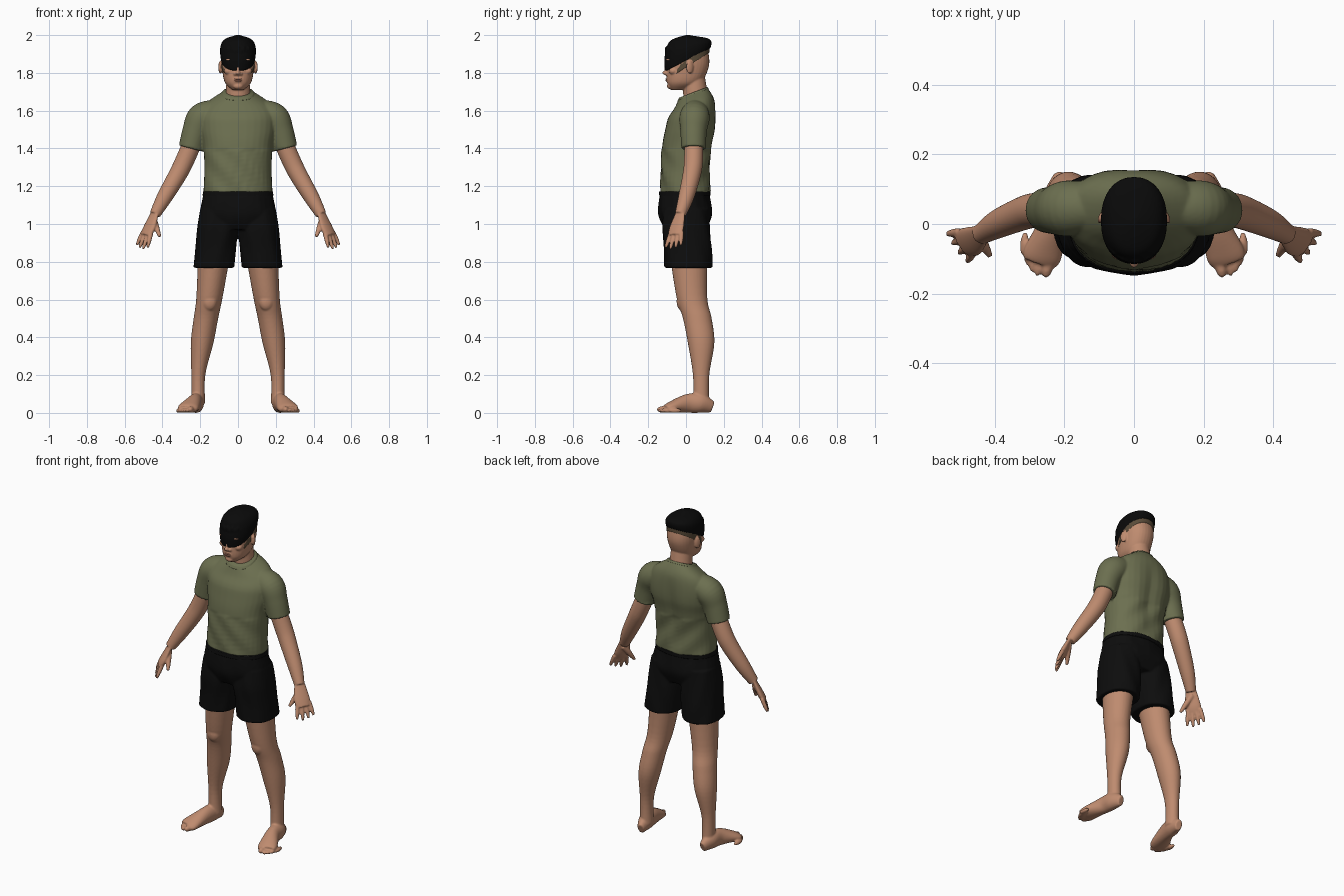
import bpy, bmesh, math
from mathutils import Vector, Matrix

cube = bpy.data.objects.get("Cube")
if cube:
    bpy.data.objects.remove(cube)


def material(name, red, green, blue):
    mat = bpy.data.materials.new(name)
    mat.use_nodes = True
    mat.diffuse_color = (red, green, blue, 1)
    shader = mat.node_tree.nodes["Principled BSDF"]
    shader.inputs["Base Color"].default_value = (red, green, blue, 1)
    shader.inputs["Roughness"].default_value = 0.8
    return mat


SKIN = material("skin", .52, .26, .16)
LIPS = material("lips", .42, .18, .12)
OLIVE = material("olive cloth", .15, .16, .08)
BLACK = material("black cloth", .004, .004, .004)
HAIR = material("black hair", .003, .003, .003)
FADE = material("shaved hair", .1, .07, .04)


def smooth_rows(rows, steps=6):
    """Catmull-Rom interpolation of the cross-section rows."""
    out = []
    last = len(rows) - 1
    for i in range(last):
        near = [rows[max(0, min(last, i + k))] for k in (-1, 0, 1, 2)]
        for step in range(steps):
            t = step / steps
            out.append([b + t / 2 * (c - a + t * (2 * a - 5 * b + 4 * c - d + t * (3 * (b - c) + d - a)))
                        for a, b, c, d in zip(*near)])
    return out + [list(rows[last])]


def loft(bm, sections, power, count=32):
    """Skin a list of (centre, u, v) sections with super-ellipse rings."""
    rings = []
    for centre, u, v in sections:
        ring = []
        for k in range(count):
            angle = math.tau * k / count
            c, s = (math.copysign(abs(value) ** (2 / power), value)
                    for value in (math.cos(angle), math.sin(angle)))
            ring.append(bm.verts.new(centre + u * c + v * s))
        rings.append(ring)
    for low, high in zip(rings, rings[1:]):
        for k in range(count):
            after = (k + 1) % count
            bm.faces.new((low[k], low[after], high[after], high[k]))
    bm.faces.new(rings[0][::-1])
    bm.faces.new(rings[-1])


def stack(bm, rows, tilt=lambda z: 0, power=2.2):
    """Sections up the body: height, half width, front, back."""
    sections = []
    for z, width, front, back in smooth_rows(rows):
        depth = (back - front) / 2
        sections.append((Vector((0, front + depth, z)), Vector((width, 0, 0)),
                         Vector((0, depth, tilt(z) * depth))))
    loft(bm, sections, power)


def tube(bm, side, rows, depth=1, wide=(1, 0, 0), level=False, grounded=False, power=2):
    """Limb along a path: x, y, z, radius; grounded sections rest on the floor."""
    rows = smooth_rows(rows)
    points = [Vector(row[:3]) for row in rows]
    flip = Vector((side, 1, 1))
    sections = []
    for i, (point, row) in enumerate(zip(points, rows)):
        along = (points[min(i + 1, len(points) - 1)] - points[max(i - 1, 0)]).normalized()
        if level:
            along = Vector((0, 0, 1))
        u = Vector(wide)
        u = (u - along * u.dot(along)).normalized()
        thick = point.z if grounded else row[3] * depth
        sections.append((point * flip, u * row[3] * flip, along.cross(u) * thick * flip))
    loft(bm, sections, power)


def ball(bm, centre, size, turn=0):
    place = Matrix.Translation(centre) @ Matrix.Rotation(turn, 4, "Z")
    bmesh.ops.create_uvsphere(bm, u_segments=20, v_segments=12, radius=1,
                              matrix=place @ Matrix.Diagonal((*size, 1)))


def finish(bm, name, mat, voxel=0, passes=2):
    """Make the object; a voxel size fuses its overlapping forms."""
    bmesh.ops.recalc_face_normals(bm, faces=bm.faces)
    for face in bm.faces:
        face.smooth = True
    mesh = bpy.data.meshes.new(name)
    bm.to_mesh(mesh)
    bm.free()
    mesh.materials.append(mat)
    part = bpy.data.objects.new(name, mesh)
    bpy.context.collection.objects.link(part)
    if voxel:
        blend = part.modifiers.new("blend", 'REMESH')
        blend.mode, blend.voxel_size, blend.use_smooth_shade = 'VOXEL', voxel, True
        soften = part.modifiers.new("soften", 'SMOOTH')
        soften.factor, soften.iterations = .5, passes


def build_leg(side, name):
    bm = bmesh.new()
    tube(bm, side, [(.12, .01, .9, .09), (.15, .03, .62, .07), (.17, .06, .5, .065), (.19, .08, .37, .06),
                    (.21, .08, .2, .037), (.21, .08, .05, .036)], depth=1.17, level=True)
    # Kneecap and foot
    ball(bm, (.15 * side, -.02, .59), (.04, .03, .05))
    tube(bm, side, [(.21, .14, .03, .02), (.22, .08, .05, .04), (.23, .01, .05, .04),
                    (.26, -.08, .03, .055), (.27, -.11, .02, .05)], grounded=True)
    # Toes fan out from the big toe
    for k in range(5):
        radius = .012 if k else .018
        x = .25 + .065 * (k / 4) ** .7
        ball(bm, (x * side, .004 * k * k - .12, radius), (radius, .035, radius), .1 * side)
    finish(bm, name, SKIN, .0055, 3)


def build_arm(side, name):
    bm = bmesh.new()
    palm_wide = Vector((-.6, -.75, 0)).normalized()
    tube(bm, side, [(.22, .04, 1.48, .05), (.28, .04, 1.34, .05), (.32, .03, 1.26, .048),
                    (.39, 0, 1.14, .041), (.44, -.03, 1.05, .029)])
    tube(bm, side, [(.44, -.03, 1.06, .03), (.47, -.05, .98, .046), (.49, -.06, .94, .04)],
         depth=.4, wide=palm_wide)
    # Fingers spread from the knuckles
    for k in range(4):
        offset = palm_wide * (k - 1.5) * .023
        start = Vector((.48, -.05, .96)) + offset
        aim = (Vector((.33, -.2, -.92)) + offset * 5).normalized()
        length = .1 - .007 * abs(k - 2) ** 1.5
        tube(bm, side, [(*(start + aim * length * t), .012 * (1 - t ** 4 / 2)) for t in (0, .5, .8, 1)])
    # Thumb
    start = Vector((.45, -.03, 1.03))
    aim = (palm_wide + Vector((.1, -.1, -1.4))).normalized()
    tube(bm, side, [(*(start + aim * .12 * t), .018 - .01 * t * t) for t in (0, .4, .8, 1)])
    finish(bm, name, SKIN, .0048, 3)


for side, label in ((1, "left"), (-1, "right")):
    build_leg(side, label + "_leg")
    build_arm(side, label + "_arm")

# Head and neck
bm = bmesh.new()
tube(bm, 1, [(0, .06, 1.6, .07), (0, .04, 1.78, .06)], level=True)
stack(bm, [(1.71, .03, -.08, 0), (1.75, .07, -.1, .08), (1.83, .085, -.1, .12),
           (1.9, .088, -.1, .12), (1.96, .07, -.07, .1), (1.99, .03, -.03, .06)])
# Chin, nose bridge, nose tip and mouth
ball(bm, (0, -.085, 1.73), (.026, .016, .016))
ball(bm, (0, -.1, 1.82), (.01, .014, .04))
ball(bm, (0, -.11, 1.8), (.013, .016, .011))
ball(bm, (0, -.093, 1.763), (.026, .014, .016))
for side in (1, -1):
    # Nostril, brow, eyelid, cheek and ear
    ball(bm, (.014 * side, -.1, 1.795), (.011, .012, .009))
    ball(bm, (.036 * side, -.087, 1.87), (.03, .018, .009))
    ball(bm, (.036 * side, -.084, 1.847), (.019, .014, .009))
    ball(bm, (.05 * side, -.068, 1.81), (.024, .022, .02))
    ball(bm, (.093 * side, .02, 1.83), (.009, .02, .035), .4 * side)
finish(bm, "head", SKIN, .0045)

bm = bmesh.new()
for z in (1.759, 1.767):
    ball(bm, (0, -.101, z), (.02, .008, .005))
finish(bm, "lips", LIPS)


# Hairline drops toward the nape
def hairline(z):
    return (2 - z) * 4


bm = bmesh.new()
stack(bm, [(1.84, .088, -.09, .125), (1.9, .09, -.09, .125)], hairline)
finish(bm, "shaved_sides", FADE)

bm = bmesh.new()
stack(bm, [(1.87, .09, -.11, .13), (1.91, .095, -.115, .135), (1.95, .09, -.105, .13),
           (1.98, .066, -.08, .1), (2, .01, 0, .02)], hairline)
# Ragged fringe
for k in range(-5, 6):
    angle = k * .17
    ball(bm, (.088 * math.sin(angle), -.105 * math.cos(angle), 1.92 - .008 * (k % 2)), (.01, .008, .02), angle)
finish(bm, "hair", HAIR, .005, 1)

# Shirt body and sleeves
bm = bmesh.new()
stack(bm, [(1.165, .183, -.135, .13), (1.3, .178, -.133, .13), (1.42, .185, -.125, .145), (1.5, .2, -.11, .16),
           (1.58, .2, -.09, .16), (1.64, .165, -.06, .147), (1.69, .085, -.04, .115)],
      lambda z: max(0, z - 1.55) * 2.7)
for side in (1, -1):
    tube(bm, side, [(.12, .05, 1.59, .07), (.19, .045, 1.56, .08), (.225, .04, 1.49, .07), (.25, .04, 1.4, .065)])
# Spine groove and soft folds
for vert in bm.verts:
    x, y, z = vert.co
    if y > .06 and z < 1.66:
        vert.co.y -= .016 * math.exp(-(x / .045) ** 2) * max(0, math.sin((z - 1.2) * 7))
    if z < 1.4:
        vert.co.y += .004 * math.sin(40 * (x + z))
finish(bm, "shirt", OLIVE, .006, 3)

bm = bmesh.new()
stack(bm, [(1.685, .09, -.045, .12), (1.697, .083, -.036, .112)], lambda z: .38)
finish(bm, "collar", OLIVE)

# Shorts: seat and two loose legs
bm = bmesh.new()
stack(bm, [(1.17, .18, -.133, .12), (1.14, .187, -.143, .125), (1.05, .2, -.145, .14), (.97, .17, -.11, .11)])
for side in (1, -1):
    tube(bm, side, [(.1, 0, 1.08, .1), (.108, 0, .98, .108), (.118, .01, .87, .108), (.128, .013, .768, .108)],
         depth=1.17, level=True, power=2.3)
for vert in bm.verts:
    fold = math.atan2(vert.co.y, abs(vert.co.x) - .12)
    vert.co.y += .003 * math.sin(7 * fold + 20 * vert.co.z)
finish(bm, "shorts", BLACK, .0065)

bm = bmesh.new()
stack(bm, [(1.15, .187, -.143, .13), (1.172, .186, -.142, .13)])
finish(bm, "waistband", BLACK)
